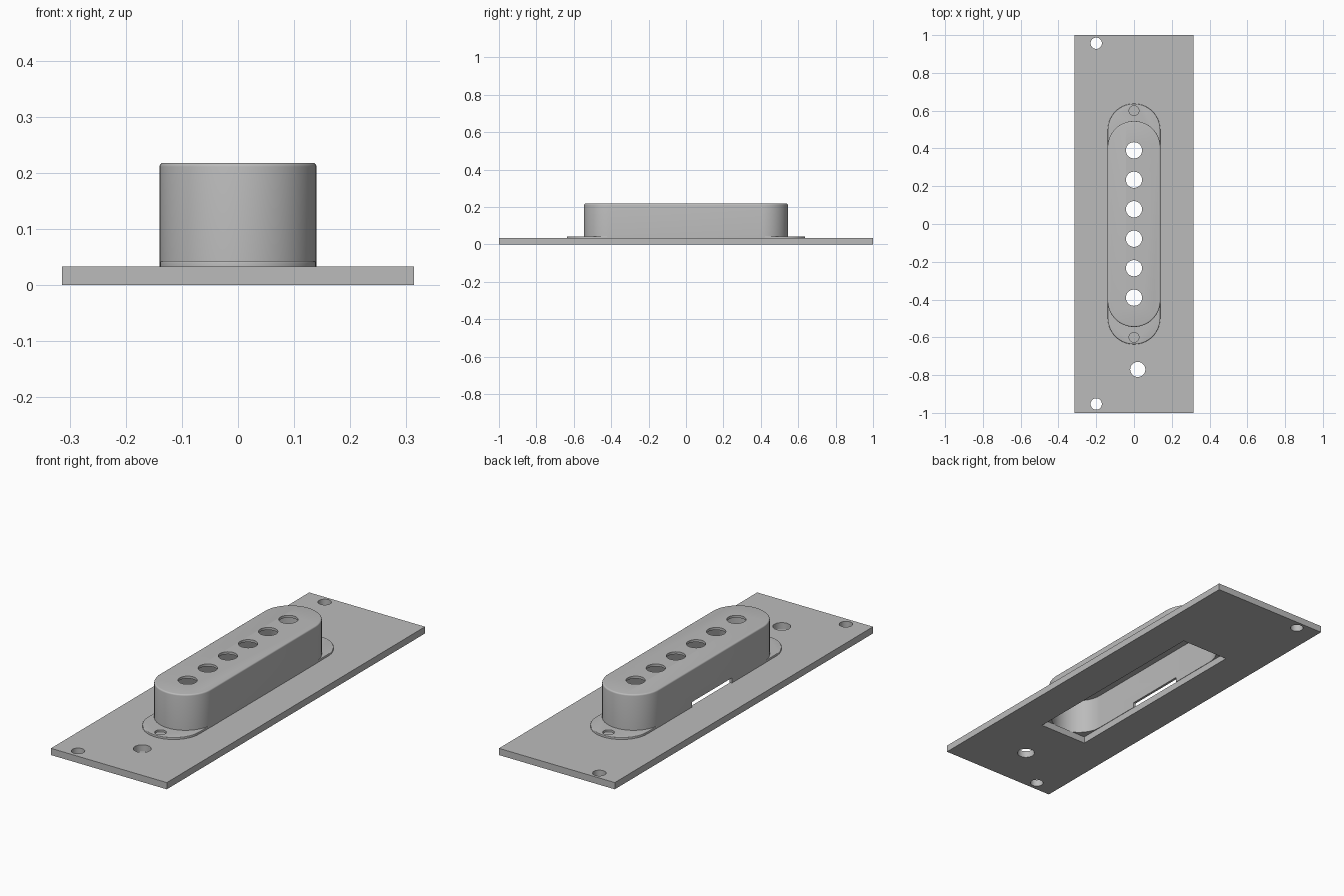
import bpy, bmesh, math

if "Cube" in bpy.data.objects:
    bpy.data.objects.remove(bpy.data.objects["Cube"], do_unlink=True)

grey = bpy.data.materials.new("plain grey")
grey.use_nodes = True
grey.diffuse_color = (0.5, 0.5, 0.5, 1)
grey.node_tree.nodes["Principled BSDF"].inputs["Base Color"].default_value = (0.5, 0.5, 0.5, 1)

PLATE_TOP = 0.033
COVER_TOP = 0.218
WIDTH = 0.14      # half width of the cover
WALL = 0.012


def circle(x, y, r, n=40):
    return [(x + r * math.cos(2 * math.pi * i / n), y + r * math.sin(2 * math.pi * i / n)) for i in range(n)]


def stadium(length, r, n=28):
    """Round-ended outline along y; length is the half length."""
    pts = []
    for side in (1, -1):
        for i in range(n + 1):
            a = math.pi * i / n
            pts.append((side * r * math.cos(a), side * (length - r + r * math.sin(a))))
    return pts


def rectangle(x, y, cx=0):
    return [(cx + x, -y), (cx + x, y), (cx - x, y), (cx - x, -y)]


def loft(name, layers):
    """Closed solid through (outline, z) layers with equal point counts."""
    bm = bmesh.new()
    rings = [[bm.verts.new((x, y, z)) for x, y in outline] for outline, z in layers]
    for low, high in zip(rings, rings[1:]):
        for i in range(len(low)):
            j = (i + 1) % len(low)
            bm.faces.new((low[i], low[j], high[j], high[i]))
    bm.faces.new(rings[0][::-1])
    bm.faces.new(rings[-1])
    bmesh.ops.recalc_face_normals(bm, faces=bm.faces)
    mesh = bpy.data.meshes.new(name)
    bm.to_mesh(mesh)
    bm.free()
    mesh.materials.append(grey)
    obj = bpy.data.objects.new(name, mesh)
    bpy.context.collection.objects.link(obj)
    return obj


def prism(name, outline, z0, z1):
    return loft(name, [(outline, z0), (outline, z1)])


def rounded_stadium(name, length, r, z0, z1, fillet):
    """Upright round-ended block with a filleted top rim."""
    layers = [(stadium(length, r), z0)]
    for i in range(5):
        a = math.pi / 2 * i / 4
        inset = fillet * (1 - math.cos(a))
        layers.append((stadium(length - inset, r - inset), z1 - fillet + fillet * math.sin(a)))
    return loft(name, layers)


def carve(obj, cutters):
    """Cut away each (outline, z0, z1) prism, then bake the result."""
    helpers = []
    for outline, z0, z1 in cutters:
        helper = prism("cutter", outline, z0, z1)
        helper.hide_render = True
        mod = obj.modifiers.new("cut", "BOOLEAN")
        mod.operation = "DIFFERENCE"
        mod.solver = "EXACT"
        mod.object = helper
        helpers.append(helper)
    bpy.context.view_layer.update()
    baked = bpy.data.meshes.new_from_object(obj.evaluated_get(bpy.context.evaluated_depsgraph_get()))
    obj.modifiers.clear()
    obj.data = baked
    for helper in helpers:
        bpy.data.objects.remove(helper, do_unlink=True)
    bpy.ops.object.select_all(action="DESELECT")
    obj.select_set(True)
    bpy.context.view_layer.objects.active = obj
    bpy.ops.object.shade_smooth_by_angle(angle=math.radians(30))


# Mounting plate with its opening, corner screw holes and cable hole
plate = prism("mounting_plate", rectangle(0.314, 1), 0, PLATE_TOP)
plate_cuts = [rectangle(0.13, 0.52), circle(0.02, -0.77, 0.04)]
plate_cuts += [circle(-0.2, y, 0.03) for y in (-0.953, 0.957)]
carve(plate, [(c, -0.1, 0.1) for c in plate_cuts])

# Shared hollow and side slot
inner = stadium(0.545 - WALL, WIDTH - WALL)
slot = (rectangle(0.05, 0.155, -WIDTH), 0.01, 0.058)

# Hollow cover with six round holes along the top
cover = rounded_stadium("cover", 0.545, WIDTH, PLATE_TOP, COVER_TOP, 0.007)
cover_cuts = [(inner, 0, COVER_TOP - WALL), slot]
cover_cuts += [(circle(0, (i - 2.5) * 0.156, 0.043), 0.15, 0.3) for i in range(6)]
carve(cover, cover_cuts)

# Thin flange at the foot with a screw hole at each end
flange = rounded_stadium("flange", 0.637, WIDTH - 0.0008, PLATE_TOP, 0.043, 0.003)
flange_cuts = [(inner, 0, 0.1), slot]
flange_cuts += [(circle(0, y, 0.026), 0, 0.1) for y in (-0.6, 0.6)]
carve(flange, flange_cuts)
